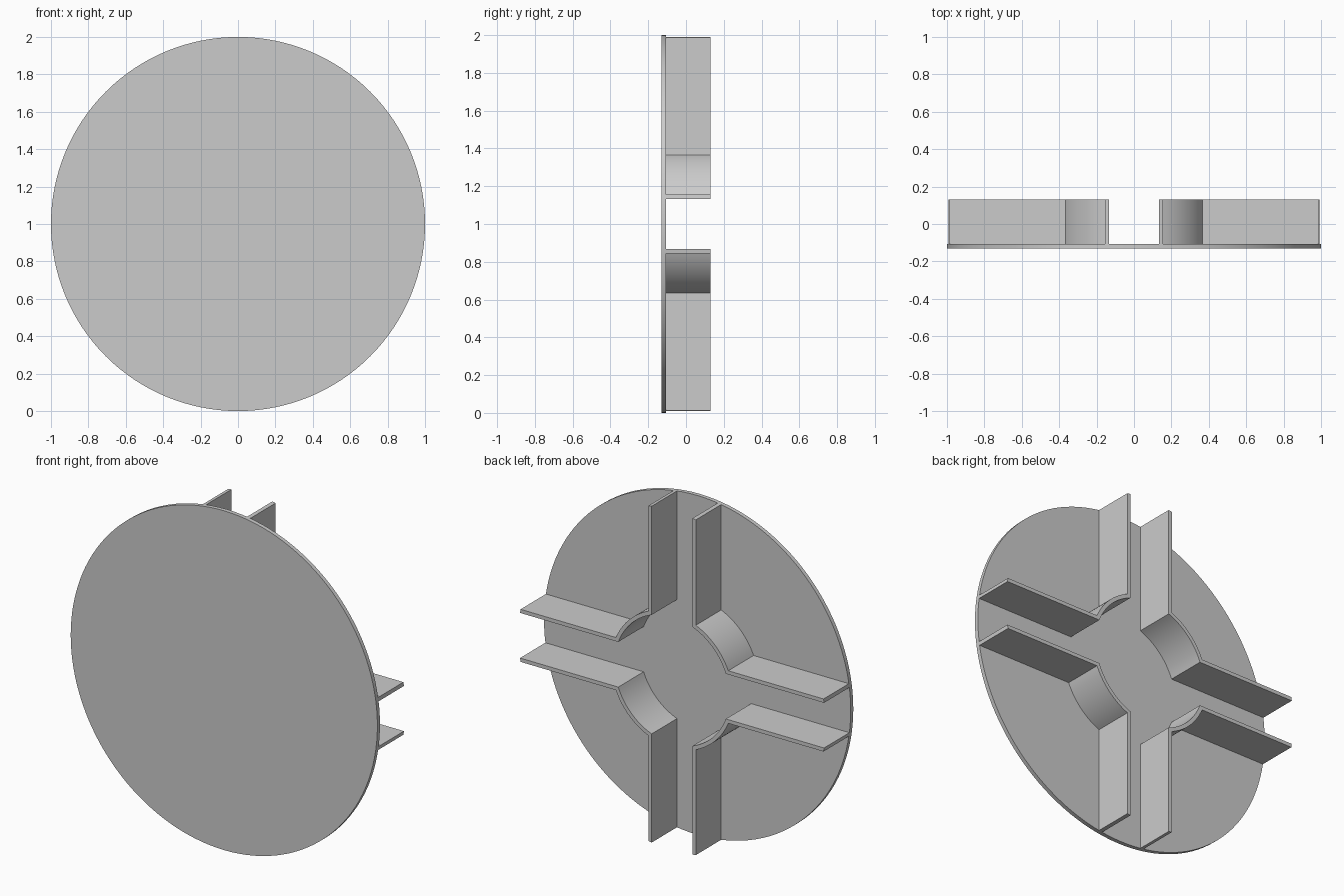
import bpy
import bmesh
from math import asin, acos, cos, sin, pi

if "Cube" in bpy.data.objects:
    bpy.data.objects.remove(bpy.data.objects["Cube"], do_unlink=True)

BACK, FRONT, PLATE = 0.13, -0.13, 0.024    # depth limits and disc thickness
INNER, OUTER = 0.133, 0.155                # wall faces, measured from the axis
ARC_IN, ARC_OUT = 0.375, 0.398             # hub arc radii

grey = bpy.data.materials.new("light grey")
grey.use_nodes = True
colour = (0.6, 0.6, 0.6, 1)
grey.diffuse_color = colour
grey.node_tree.nodes["Principled BSDF"].inputs["Base Color"].default_value = colour


def extrude_profile(name, points, y0, y1):
    """Extrude a closed (x, z) outline along y, centred on the disc axis."""
    bm = bmesh.new()
    face = bm.faces.new([bm.verts.new((x, y0, z + 1)) for x, z in points])
    ext = bmesh.ops.extrude_face_region(bm, geom=[face])
    verts = [v for v in ext["geom"] if isinstance(v, bmesh.types.BMVert)]
    bmesh.ops.translate(bm, verts=verts, vec=(0, y1 - y0, 0))
    bmesh.ops.recalc_face_normals(bm, faces=bm.faces)
    mesh = bpy.data.meshes.new(name)
    bm.to_mesh(mesh)
    bm.free()
    obj = bpy.data.objects.new(name, mesh)
    bpy.context.collection.objects.link(obj)
    mesh.materials.append(grey)
    bpy.ops.object.select_all(action="DESELECT")
    obj.select_set(True)
    bpy.context.view_layer.objects.active = obj
    bpy.ops.object.shade_smooth_by_angle(angle=pi / 6)
    return obj


def arc(radius, start, end, steps):
    angles = [start + (end - start) * i / steps for i in range(steps + 1)]
    return [(radius * cos(a), radius * sin(a)) for a in angles]


# Round front plate
extrude_profile("disc", arc(1, 0, 2 * pi, 128)[:-1], FRONT, FRONT + PLATE)

# One corner wall: two straight fins joined by a curved hub section
outline = (
    arc(1, asin(INNER), asin(OUTER), 1)
    + arc(ARC_OUT, asin(OUTER / ARC_OUT), acos(OUTER / ARC_OUT), 20)
    + arc(1, acos(OUTER), acos(INNER), 1)
    + arc(ARC_IN, acos(INNER / ARC_IN), asin(INNER / ARC_IN), 20)
)

# Repeat the corner wall in all four quadrants
for side, sx in (("left", 1), ("right", -1)):
    for level, sz in (("upper", 1), ("lower", -1)):
        extrude_profile(f"{level}_{side}_wall",
                        [(x * sx, z * sz) for x, z in outline],
                        FRONT + PLATE, BACK)
